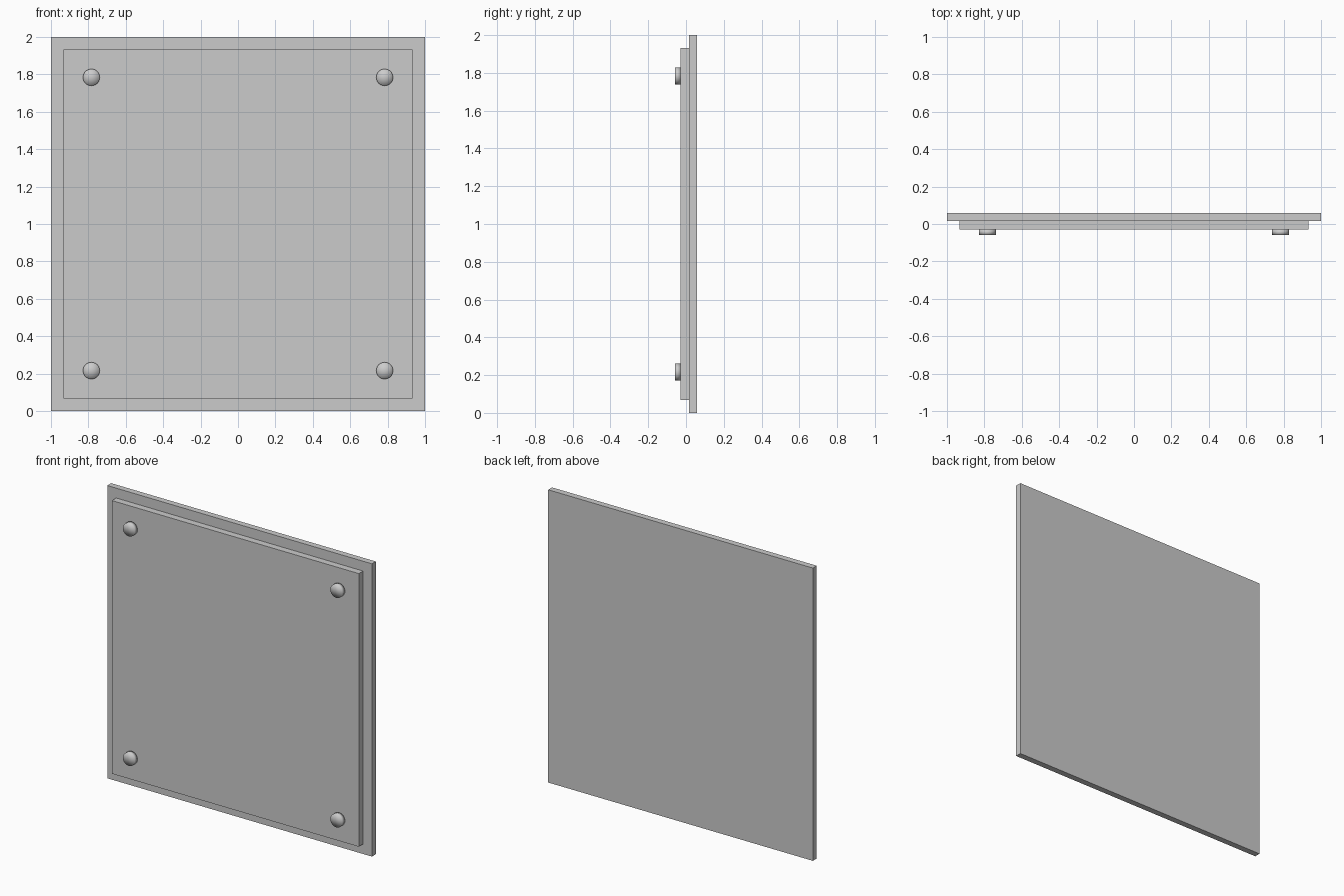
import bpy
from math import radians

if "Cube" in bpy.data.objects:
    bpy.data.objects.remove(bpy.data.objects["Cube"])


def slab(name, half_width, z0, z1, y0, y1):
    """Upright flat-sided panel."""
    bpy.ops.mesh.primitive_cube_add(size=1, location=(0, (y0 + y1) / 2, (z0 + z1) / 2))
    ob = bpy.context.object
    ob.name = name
    ob.scale = (2 * half_width, y1 - y0, z1 - z0)
    bpy.ops.object.transform_apply(location=False, rotation=False, scale=True)
    return ob


def stud(name, x, z, y0, y1, radius=0.045):
    """Short round stud facing forward, softly shaded over its whole surface."""
    bpy.ops.mesh.primitive_cylinder_add(
        vertices=32, radius=radius, depth=y1 - y0, end_fill_type='TRIFAN',
        location=(x, (y0 + y1) / 2, z), rotation=(radians(90), 0, 0))
    ob = bpy.context.object
    ob.name = name
    bpy.ops.object.shade_smooth()
    return ob


# Back board and the slightly smaller raised front panel
slab("back_board", 1.0, 0.0, 2.0, 0.017, 0.059)
slab("front_panel", 0.933, 0.067, 1.933, -0.029, 0.017)

# Four corner studs
for side, x in (("left", -0.784), ("right", 0.784)):
    for level, z in (("lower", 0.216), ("upper", 1.784)):
        stud(f"{level}_{side}_stud", x, z, -0.059, -0.029)
